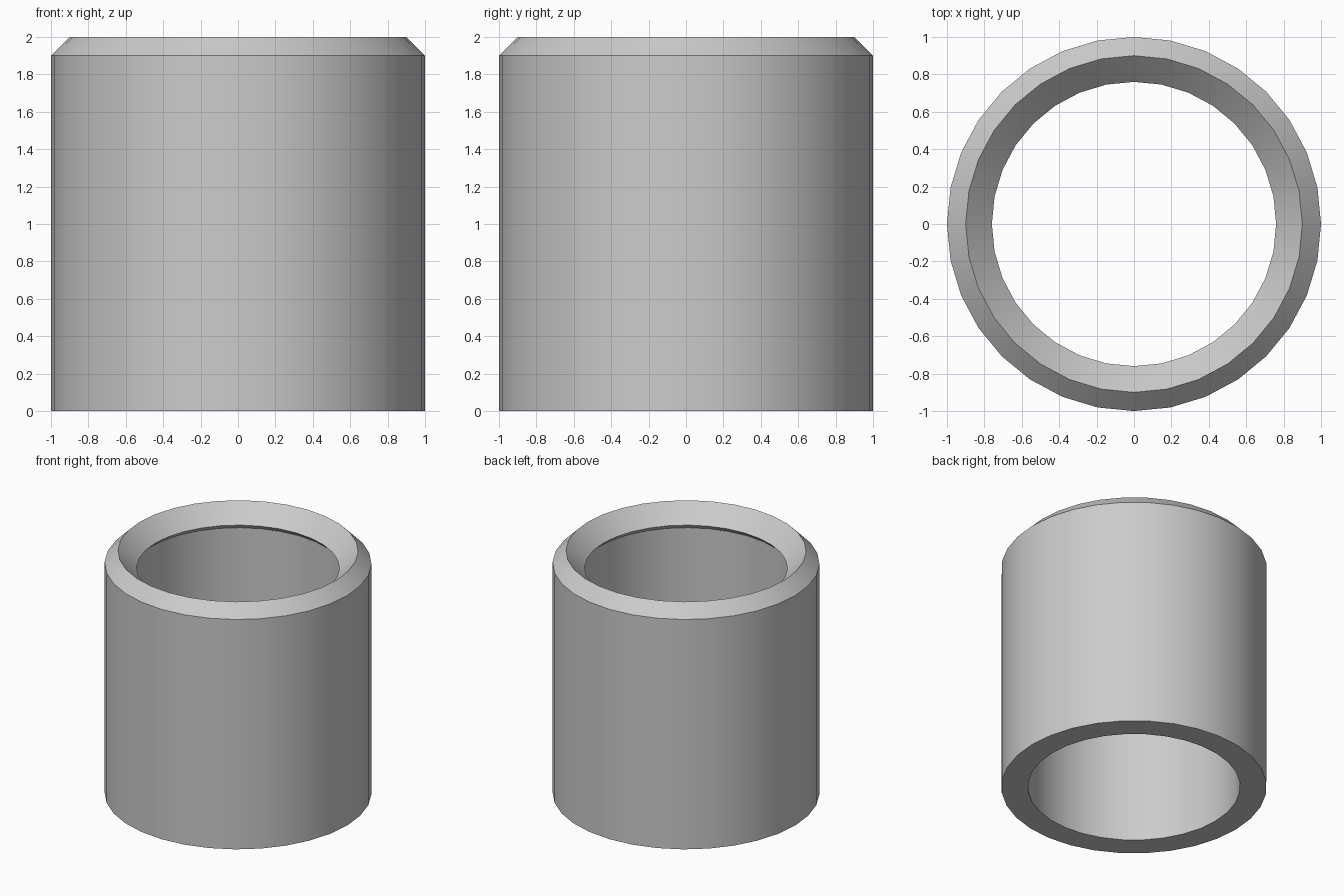
import bpy, bmesh, math

if "Cube" in bpy.data.objects:
    bpy.data.objects.remove(bpy.data.objects["Cube"])

SIDES = 32

# Closed cross-section of the ring wall: (radius, height)
profile = [
    (1.0, 0.0), (1.0, 1.9),      # outer wall
    (0.9, 2.0),                  # sharp top rim
    (0.76, 1.86),                # funnel inside the rim
    (0.8, 1.82), (0.8, 0.0),     # undercut lip and inner wall
]

# Revolve the profile around z
bm = bmesh.new()
rings = []
for r, z in profile:
    rings.append([bm.verts.new((r * math.cos(2 * math.pi * i / SIDES),
                                r * math.sin(2 * math.pi * i / SIDES), z))
                  for i in range(SIDES)])
for k, a in enumerate(rings):
    b = rings[(k + 1) % len(rings)]
    for i in range(SIDES):
        j = (i + 1) % SIDES
        bm.faces.new((a[i], a[j], b[j], b[i]))
bmesh.ops.recalc_face_normals(bm, faces=bm.faces)

mesh = bpy.data.meshes.new("chamfered_tube")
bm.to_mesh(mesh)
bm.free()
tube = bpy.data.objects.new("chamfered_tube", mesh)
bpy.context.collection.objects.link(tube)

# Smooth round walls, crisp chamfer edges
bpy.context.view_layer.objects.active = tube
tube.select_set(True)
bpy.ops.object.shade_smooth_by_angle(angle=math.radians(30))
